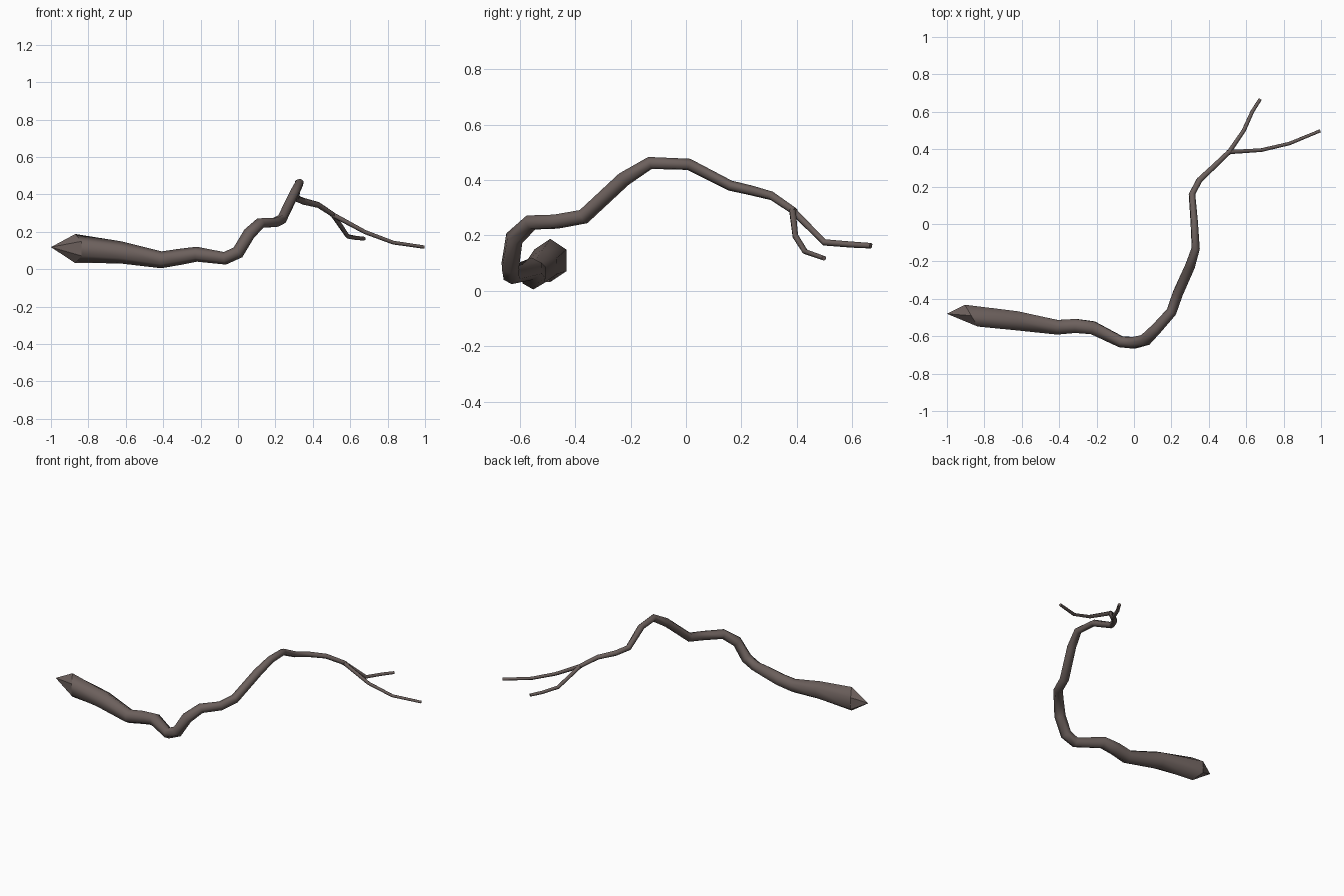
import bpy, bmesh, math
from mathutils import Vector

if "Cube" in bpy.data.objects:
    bpy.data.objects.remove(bpy.data.objects["Cube"])

SIDES = 6

bark = bpy.data.materials.new("grey_brown_bark")
bark.diffuse_color = (0.15, 0.117, 0.108, 1)
bark.use_nodes = True
bark.node_tree.nodes["Principled BSDF"].inputs["Base Color"].default_value = bark.diffuse_color


def limb(name, points, start_normal=None, point_tip=None):
    """Sweep a six-sided tapering tube along (x, y, z, radius) points."""
    bm = bmesh.new()
    pos = [Vector(p[:3]) for p in points]
    n = len(pos)
    up = Vector((0, 0, 1))
    rings = []
    for i, p in enumerate(pos):
        a = (p - pos[i - 1]).normalized() if i else Vector()
        b = (pos[i + 1] - p).normalized() if i < n - 1 else Vector()
        d = (a + b).normalized()
        if i == 0 and start_normal:
            d = Vector(start_normal).normalized()
        # carry the ring orientation along to avoid twisting
        up = (up - d * up.dot(d)).normalized()
        side = d.cross(up)
        r = points[i][3]
        rings.append([bm.verts.new(p + r * (math.cos(t) * up + math.sin(t) * side))
                      for t in (math.tau * k / SIDES for k in range(SIDES))])
    for lo, hi in zip(rings, rings[1:]):
        for k in range(SIDES):
            j = (k + 1) % SIDES
            bm.faces.new((lo[k], lo[j], hi[j], hi[k]))
    # butt end: pointed or flat
    if point_tip:
        tip = bm.verts.new(point_tip)
        for k in range(SIDES):
            bm.faces.new((rings[0][k], tip, rings[0][(k + 1) % SIDES]))
    else:
        bm.faces.new(rings[0])
    bm.faces.new(rings[-1])
    bmesh.ops.recalc_face_normals(bm, faces=bm.faces)
    for f in bm.faces:
        f.smooth = len(f.verts) == 4
    me = bpy.data.meshes.new(name)
    bm.to_mesh(me)
    bm.free()
    me.materials.append(bark)
    ob = bpy.data.objects.new(name, me)
    bpy.context.collection.objects.link(ob)
    return ob


# main stem, from the thick broken butt to the fork
limb("main_stem", [
    (-0.87, -0.49, 0.11, 0.078), (-0.63, -0.517, 0.09, 0.059),
    (-0.41, -0.552, 0.05, 0.045), (-0.31, -0.545, 0.066, 0.043),
    (-0.22, -0.555, 0.08, 0.040), (-0.07, -0.63, 0.058, 0.034),
    (0.0, -0.635, 0.09, 0.035), (0.06, -0.62, 0.19, 0.034),
    (0.12, -0.56, 0.247, 0.030), (0.20, -0.47, 0.25, 0.028),
    (0.235, -0.37, 0.268, 0.028), (0.30, -0.225, 0.403, 0.027),
    (0.33, -0.13, 0.462, 0.023), (0.322, 0.01, 0.457, 0.021),
    (0.31, 0.16, 0.38, 0.019), (0.35, 0.235, 0.363, 0.018),
    (0.43, 0.31, 0.343, 0.016), (0.515, 0.392, 0.287, 0.014),
], start_normal=(0.85, 0.5, 0), point_tip=(-1, -0.48, 0.118))

# two thin twigs beyond the fork
limb("back_twig", [
    (0.505, 0.38, 0.295, 0.014), (0.587, 0.50, 0.175, 0.012),
    (0.632, 0.60, 0.167, 0.011), (0.675, 0.668, 0.163, 0.010)])
limb("side_twig", [
    (0.50, 0.384, 0.295, 0.013), (0.68, 0.395, 0.198, 0.011),
    (0.83, 0.43, 0.142, 0.010), (0.995, 0.498, 0.118, 0.009)])
